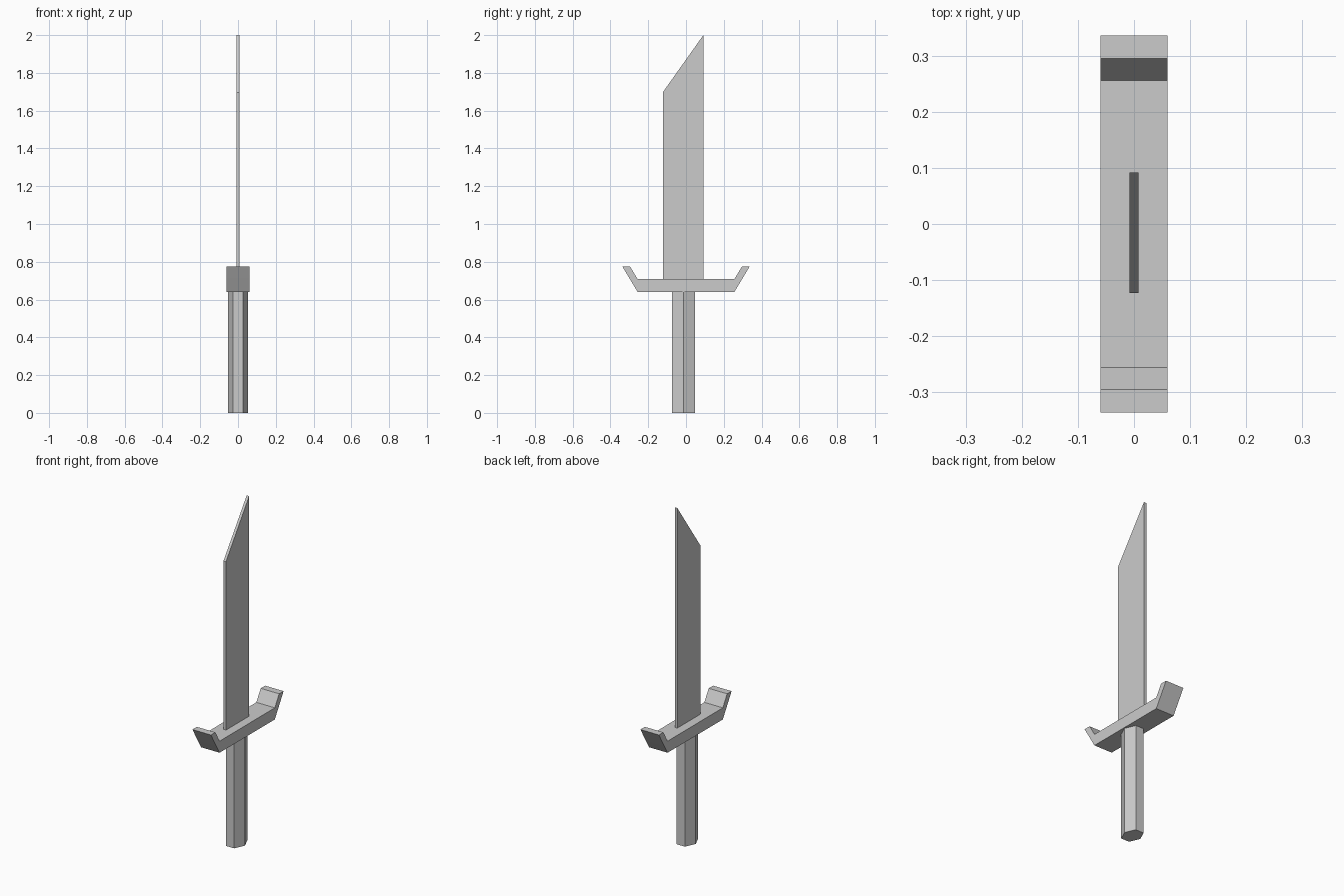
import bpy
import bmesh
from math import cos, sin, pi, radians
from mathutils import Vector

default = bpy.data.objects.get("Cube")
if default:
    bpy.data.objects.remove(default, do_unlink=True)

# One plain grey for the whole sword
grey = bpy.data.materials.new("light_grey")
grey.use_nodes = True
colour = (0.6, 0.6, 0.6, 1)
grey.diffuse_color = colour
grey.node_tree.nodes["Principled BSDF"].inputs["Base Color"].default_value = colour


def prism(name, outline, direction):
    """Extrude a closed outline along a direction into a solid part."""
    bm = bmesh.new()
    face = bm.faces.new([bm.verts.new(p) for p in outline])
    extruded = bmesh.ops.extrude_face_region(bm, geom=[face], use_keep_orig=True)
    moved = [g for g in extruded["geom"] if isinstance(g, bmesh.types.BMVert)]
    bmesh.ops.translate(bm, verts=moved, vec=Vector(direction))
    bmesh.ops.recalc_face_normals(bm, faces=bm.faces)
    mesh = bpy.data.meshes.new(name)
    bm.to_mesh(mesh)
    bm.free()
    mesh.materials.append(grey)
    part = bpy.data.objects.new(name, mesh)
    bpy.context.collection.objects.link(part)
    return part


def side_profile(name, points, width):
    """Side outline in y and z, given thickness centred on x."""
    return prism(name, [(-width / 2, y, z) for y, z in points], (width, 0, 0))


# Blade: thin plate with a slanted tip
side_profile("blade", [(-0.123, 0.70), (0.092, 0.70), (0.092, 2.0), (-0.123, 1.697)], 0.016)

# Crossguard: flat bar with upturned ends, mirrored front to back
half = [(0.256, 0.64), (0.297, 0.708), (0.337, 0.775), (0.296, 0.775), (0.256, 0.708)]
guard = side_profile("crossguard", half + [(-y, z) for y, z in reversed(half)], 0.12)
bpy.context.view_layer.objects.active = guard
guard.select_set(True)
bpy.ops.object.shade_smooth_by_angle(angle=radians(30))

# Grip: six-sided bar
grip = [(0.054 * cos(i * pi / 3), -0.013 + 0.07 * sin(i * pi / 3), 0) for i in range(6)]
prism("grip", grip, (0, 0, 0.64))
